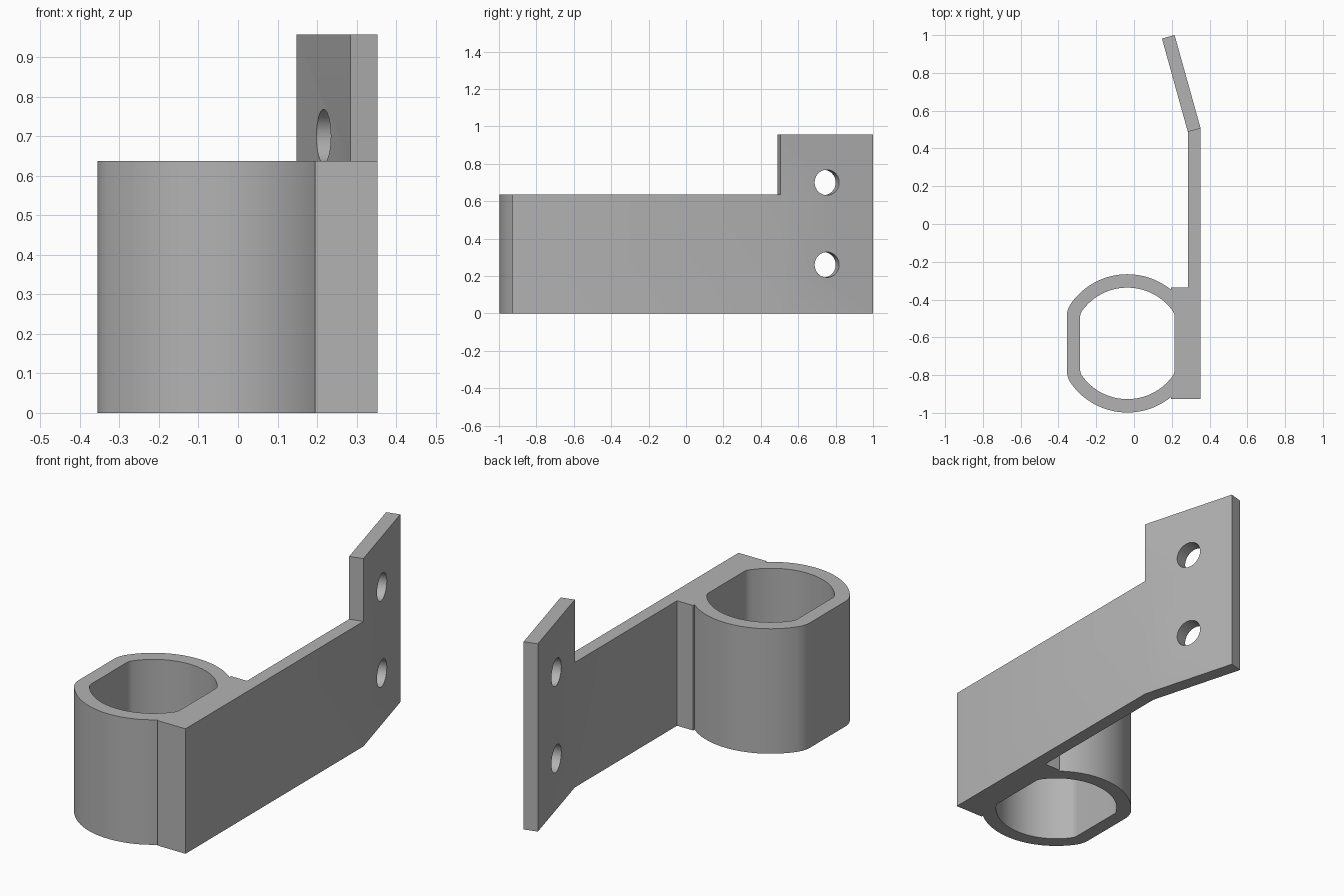
import bpy, bmesh
from math import radians, cos, sin, atan2, asin, acos, hypot, pi
from mathutils import Vector, Matrix

cube = bpy.data.objects.get("Cube")
if cube:
    bpy.data.objects.remove(cube, do_unlink=True)

ARM_H, TAB_H = 0.637, 0.957
CENTRE = Vector((-0.035, -0.632))
FLAT_Y = 0.14          # half length of the flat sides of the collar

grey = bpy.data.materials.new("plain_grey")
grey.use_nodes = True
colour = (0.45, 0.45, 0.45, 1)
grey.diffuse_color = colour
grey.node_tree.nodes["Principled BSDF"].inputs["Base Color"].default_value = colour


def prism(name, outline, z0, z1):
    """Extrude a closed outline straight up."""
    bm = bmesh.new()
    base = bm.faces.new([bm.verts.new((p[0], p[1], z0)) for p in outline])
    up = bmesh.ops.extrude_face_region(bm, geom=[base])["geom"]
    bmesh.ops.translate(bm, vec=(0, 0, z1 - z0),
                        verts=[v for v in up if isinstance(v, bmesh.types.BMVert)])
    bmesh.ops.recalc_face_normals(bm, faces=bm.faces)
    mesh = bpy.data.meshes.new(name)
    bm.to_mesh(mesh)
    bm.free()
    obj = bpy.data.objects.new(name, mesh)
    bpy.context.collection.objects.link(obj)
    mesh.materials.append(grey)
    return obj


def arc(centre, radius, start, end, steps):
    return [Vector((centre[0] + radius * cos(start + (end - start) * i / steps),
                    centre[1] + radius * sin(start + (end - start) * i / steps)))
            for i in range(steps + 1)]


def collar_outline(offset):
    """Round bore with two flats and blended corners, grown by an offset."""
    r = 0.055
    cx = 0.25 - r
    a = atan2(FLAT_Y, cx)
    radius = hypot(cx, FLAT_Y) + r + offset
    top = (arc((cx, FLAT_Y), r + offset, 0, a, 8)[:-1]
           + arc((0, 0), radius, a, pi - a, 40)
           + arc((-cx, FLAT_Y), r + offset, pi - a, pi, 8)[1:])
    return [CENTRE + p for p in top + [-p for p in top]]


def combine(target, other, operation):
    mod = target.modifiers.new(operation.lower(), 'BOOLEAN')
    mod.operation = operation
    mod.solver = 'EXACT'
    mod.object = other
    bpy.ops.object.select_all(action='DESELECT')
    target.select_set(True)
    bpy.context.view_layer.objects.active = target
    bpy.ops.object.modifier_apply(modifier=mod.name)
    bpy.data.objects.remove(other, do_unlink=True)


# Collar, pad and straight arm
bracket = prism("bracket", collar_outline(0.071), 0, ARM_H)
bend_in, bend_out = Vector((0.285, 0.488)), Vector((0.353, 0.506))
tip_in, tip_out = Vector((0.148, 0.982)), Vector((0.215, 1.0))
arm = prism("arm", [(0.195, -0.927), (0.353, -0.927), bend_out, bend_in,
                    (0.285, -0.335), (0.195, -0.335)], 0, ARM_H)
combine(bracket, arm, 'UNION')

# Taller bent mounting tab
tab = prism("tab", [bend_in, bend_out, tip_out, tip_in], 0, TAB_H)
combine(bracket, tab, 'UNION')

# Bore through the collar
bore = prism("bore_cutter", collar_outline(0), -0.1, ARM_H + 0.1)
combine(bracket, bore, 'DIFFERENCE')

# Two screw holes square to the tab
middle = (bend_in + bend_out + tip_in + tip_out) / 4
along = tip_out - bend_out
turn = Matrix.Rotation(atan2(along.y, along.x) - pi / 2, 4, 'Z')
for z in (0.26, 0.70):
    hole = prism("hole_cutter", arc((0, 0), 0.068, 0, 2 * pi, 48)[:-1], -0.2, 0.2)
    hole.data.transform(Matrix.Translation((middle.x, middle.y, z)) @ turn
                        @ Matrix.Rotation(pi / 2, 4, 'Y'))
    combine(bracket, hole, 'DIFFERENCE')

bpy.ops.object.select_all(action='DESELECT')
bracket.select_set(True)
bpy.context.view_layer.objects.active = bracket
bpy.ops.object.shade_smooth_by_angle(angle=radians(25))
